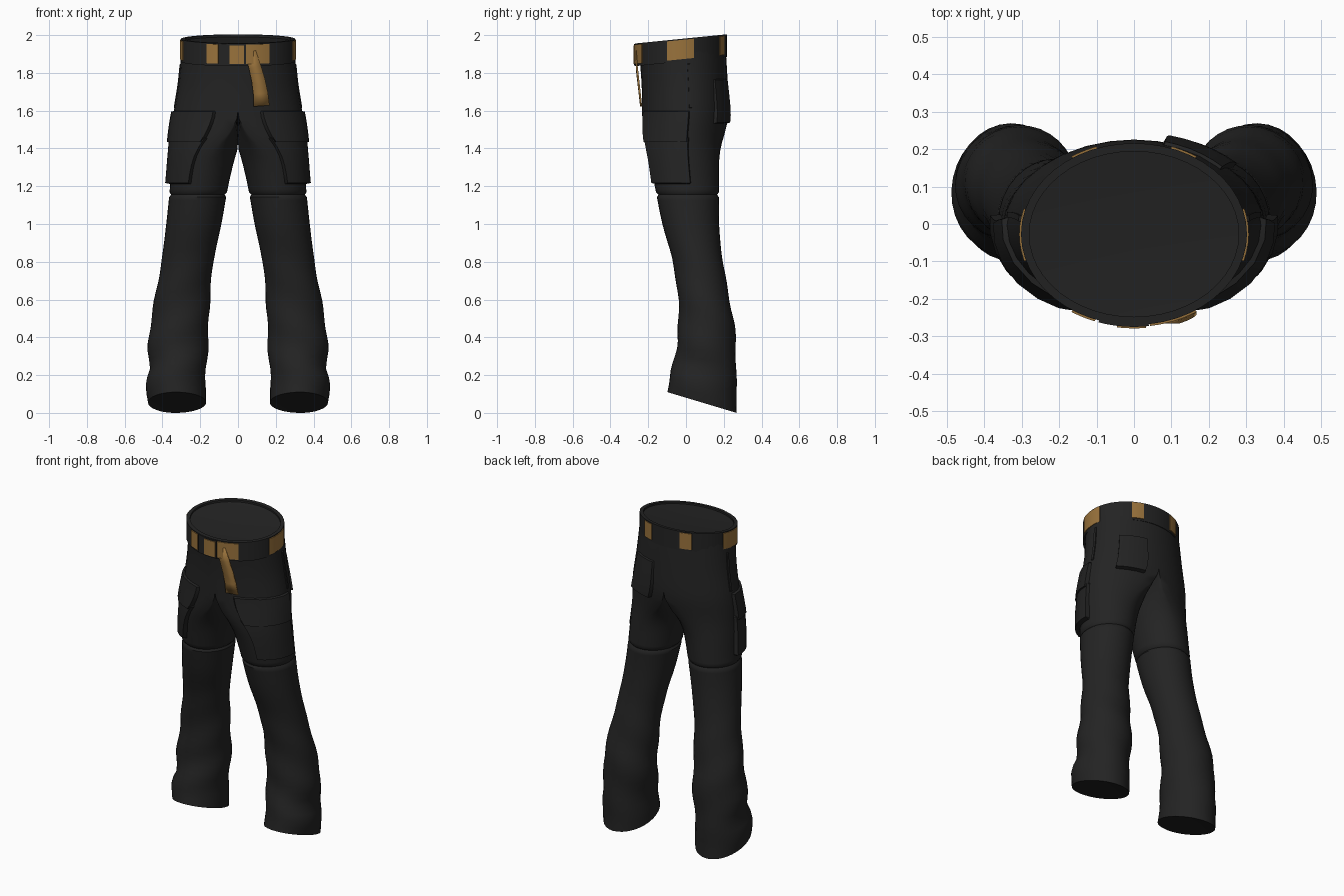
import bpy, bmesh
from math import sin, cos, radians, pi
from mathutils import Vector

cube = bpy.data.objects.get("Cube")
if cube:
    bpy.data.objects.remove(cube, do_unlink=True)


def material(name, rgb):
    m = bpy.data.materials.new(name)
    m.use_nodes = True
    m.diffuse_color = (*rgb, 1)
    bsdf = m.node_tree.nodes["Principled BSDF"]
    bsdf.inputs["Base Color"].default_value = (*rgb, 1)
    bsdf.inputs["Roughness"].default_value = 0.9
    return m


BLACK = material("black cloth", (0.017, 0.017, 0.017))
GOLD = material("tan webbing", (0.32, 0.17, 0.045))

# Half-trouser outline: height, inner x, middle x, outer x, front y, back y
ROWS = [
    (0.055, .17, .33, .475, -.10, .27),
    (0.17, .17, .33, .49, -.08, .265),
    (0.24, .168, .325, .468, -.068, .265),
    (0.38, .158, .315, .475, -.045, .265),
    (0.58, .15, .30, .445, -.04, .235),
    (0.80, .13, .265, .405, -.07, .195),
    (1.00, .088, .23, .38, -.125, .175),
    (1.20, .052, .20, .36, -.165, .175),
    (1.33, .022, .17, .355, -.19, .175),
    (1.41, 0, .12, .352, -.21, .185),
    (1.48, 0, .05, .35, -.225, .205),
    (1.58, 0, 0, .342, -.232, .225),
    (1.75, 0, 0, .315, -.235, .22),
    (1.97, 0, 0, .295, -.25, .205),
]


def outline(z):
    """Smoothly interpolated outline at one height."""
    last = len(ROWS) - 1
    i = max(k for k in range(last) if ROWS[k][0] <= z or k == 0)

    def slope(k, c):
        a, b = ROWS[max(k - 1, 0)], ROWS[min(k + 1, last)]
        return (b[c] - a[c]) / (b[0] - a[0])

    p, q = ROWS[i], ROWS[i + 1]
    h = q[0] - p[0]
    u = (z - p[0]) / h
    a = u * u * (3 - 2 * u)
    return [p[c] * (1 - a) + q[c] * a + h * u * (1 - u) *
            (slope(i, c) * (1 - u) - slope(i + 1, c) * u) for c in range(1, 6)]


def surface(z, t, off=0.0):
    """Point on the cloth: t = 0 is outward, -90 degrees is the front."""
    xin, cx, xout, yf, yb = outline(z)
    c, s = cos(t), sin(t)
    # loose folds below the knee and a crease at the knee seam
    low = max(0, min(1, (0.95 - z) * 2)) * min(1, z * 5)
    off += 0.005 * low * sin(z * 24 + 2 * t)
    off -= 0.010 * max(0, 1 - abs(z - 1.155) / 0.012)
    x = cx + (xout - cx if c > 0 else cx - xin) * c
    if z > 1.40:
        x = max(0, x + off * c) if c > 1e-5 else max(0, x)
    else:
        x = max(0.001, x + off * c)
    mid = (yf + yb) / 2
    y = mid + ((yb - yf) / 2 + off) * s
    hem = max(0, min(1, (0.45 - z) / 0.39))
    waist = max(0, min(1, (z - 1.65) / 0.2))
    return Vector((x, y, z + (y - mid) * (0.1 * waist - 0.3 * hem)))


def finish(name, bm, mat, mirror=False, solid=0, angle=40):
    bmesh.ops.recalc_face_normals(bm, faces=bm.faces)
    me = bpy.data.meshes.new(name)
    bm.to_mesh(me)
    bm.free()
    ob = bpy.data.objects.new(name, me)
    bpy.context.collection.objects.link(ob)
    me.materials.append(mat)
    if mirror:
        ob.modifiers.new("Mirror", 'MIRROR').merge_threshold = 0.0005
    if solid:
        ob.modifiers.new("Solidify", 'SOLIDIFY').thickness = solid
    bpy.ops.object.select_all(action='DESELECT')
    ob.select_set(True)
    bpy.context.view_layer.objects.active = ob
    bpy.ops.object.shade_smooth_by_angle(angle=radians(angle))
    return ob


def grid(bm, points, wrap=False):
    """Skin rows of points, skipping faces that lie on the mirror plane."""
    rows = [[bm.verts.new(p) for p in row] for row in points]
    n = len(rows[0])
    for a, b in zip(rows, rows[1:]):
        for j in range(n if wrap else n - 1):
            k = (j + 1) % n
            f = (a[j], a[k], b[k], b[j])
            if max(v.co.x for v in f) > 1e-4 or not wrap:
                bm.faces.new(f)
    return rows


def fan(bm, ring, centre):
    hub = bm.verts.new(centre)
    for a, b in zip(ring, ring[1:] + ring[:1]):
        if max(a.co.x, b.co.x, hub.co.x) > 1e-4:
            bm.faces.new((a, b, hub))


# Trousers: one leg and half the hips, mirrored
N = 32
heights = [0.055 + 0.045 * i for i in range(24)]
heights += [1.125, 1.142, 1.155, 1.168, 1.185]
heights += [1.23 + 0.0411 * i for i in range(19)]
bm = bmesh.new()
rings = grid(bm, [[surface(z, 2 * pi * j / N) for j in range(N)]
                  for z in heights], wrap=True)
hem = sum((v.co for v in rings[0]), Vector()) / N
fan(bm, rings[0], hem + Vector((0, 0, 0.01)))
fan(bm, rings[-1], (0, -0.03, 1.95))
finish("trousers", bm, BLACK, mirror=True)


# Raised cloth panels that follow the trousers
def panel(name, z0, z1, t0, t1, depth, lower=None, mirror=True):
    lower = depth if lower is None else lower
    steps = [0, 0.03, 0.2, 0.4, 0.6, 0.8, 0.97, 1]
    pts = []
    for u in steps:
        row = []
        for w in steps:
            edge = u in (0, 1) or w in (0, 1)
            off = -0.006 if edge else lower + (depth - lower) * u
            row.append(surface(z0 + (z1 - z0) * u,
                               radians(t0 + (t1 - t0) * w), off))
        pts.append(row)
    bm = bmesh.new()
    grid(bm, pts)
    finish(name, bm, BLACK, mirror)


panel("cargo_pocket", 1.21, 1.46, -72, 8, 0.016, 0.028)
panel("cargo_flap", 1.43, 1.60, -70, 6, 0.014, 0.026)
panel("side_seam", 1.61, 1.85, 5, 9, 0.005)
panel("back_pocket", 1.53, 1.76, 42, 76, 0.008, 0.024, mirror=False)


# Belt and everything threaded on it
def band(name, t0, t1, z0, z1, inner, outer, mat):
    closed = t1 - t0 >= 360
    steps = 48 if closed else 6
    pts = []
    for i in range(steps + (0 if closed else 1)):
        t = radians(t0 + (t1 - t0) * i / steps)
        section = []
        for off, z in ((inner, z0), (outer, z0), (outer, z1), (inner, z1)):
            y = (0.231 + off) * sin(t)
            section.append((( 0.29 + off) * cos(t), y - 0.027, z + 0.1 * y))
        pts.append(section)
    if closed:
        pts.append(pts[0])
    bm = bmesh.new()
    rows = [[bm.verts.new(p) for p in s] for s in pts]
    for a, b in zip(rows, rows[1:]):
        for j in range(4):
            k = (j + 1) % 4
            bm.faces.new((a[j], a[k], b[k], b[j]))
    if closed:
        bmesh.ops.remove_doubles(bm, verts=bm.verts, dist=1e-5)
    else:
        bm.faces.new(rows[0])
        bm.faces.new(rows[-1][::-1])
    finish(name, bm, mat)


band("belt", 0, 360, 1.86, 1.98, -0.01, 0.012, BLACK)
LOOPS = {"front_right_loop": (-123, -110), "front_left_loop": (-82, -57),
         "left_loop": (-17, 16), "right_loop": (164, 197),
         "back_left_loop": (57, 71), "back_right_loop": (109, 123)}
for name, (t0, t1) in LOOPS.items():
    band(name, t0, t1, 1.872, 1.974, 0, 0.017, GOLD)
band("buckle_frame", -108, -82.5, 1.864, 1.978, 0, 0.017, BLACK)
band("buckle_plate", -98.5, -84, 1.872, 1.970, 0.01, 0.021, GOLD)

# Loose belt end hanging from the buckle
path = [Vector(p) for p in ((.065, -.266, 1.91), (.09, -.266, 1.83),
                            (.108, -.258, 1.76), (.12, -.25, 1.69),
                            (.125, -.243, 1.625))]
bm = bmesh.new()
strap = []
for i, p in enumerate(path):
    d = path[min(i + 1, 4)] - path[max(i - 1, 0)]
    side = Vector((-d.z, 0, d.x)).normalized() * (0.03 + 0.003 * i)
    strap.append([p - side, p + side])
grid(bm, strap)
finish("belt_end", bm, GOLD, solid=0.01)
